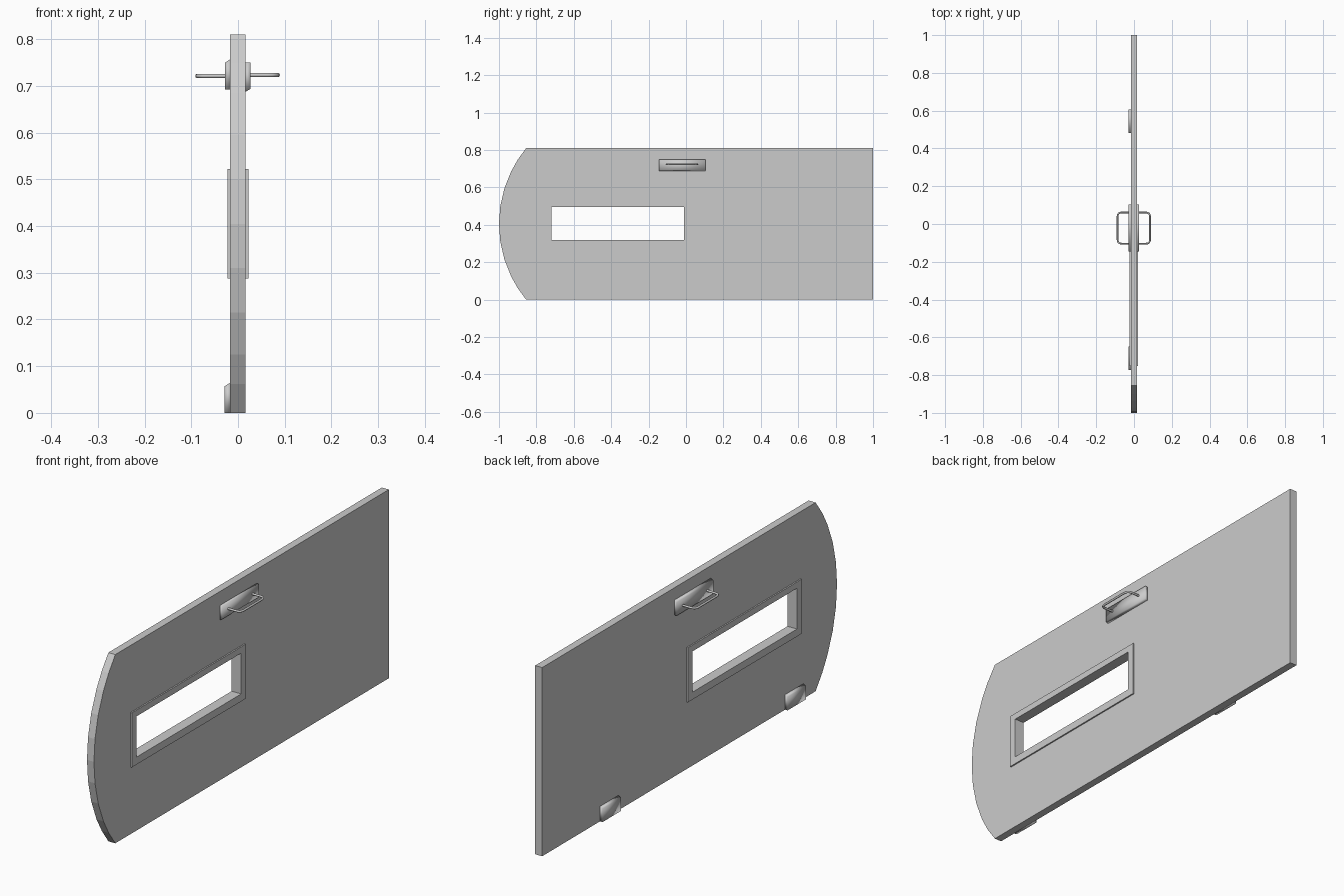
import bpy, bmesh
from math import sqrt, pi
from mathutils import Vector

if "Cube" in bpy.data.objects:
    bpy.data.objects.remove(bpy.data.objects["Cube"])


def rect(y0, y1, z0, z1):
    return [(y0, z0), (y1, z0), (y1, z1), (y0, z1)]


def sheet(name, outline, hole, x0, x1):
    """Extruded y/z outline with a hole, spanning x0..x1."""
    cu = bpy.data.curves.new(name, 'CURVE')
    cu.dimensions = '2D'
    cu.fill_mode = 'BOTH'
    cu.extrude = (x1 - x0) / 2
    for pts in (outline, hole):
        sp = cu.splines.new('POLY')
        sp.points.add(len(pts) - 1)
        for p, (y, z) in zip(sp.points, pts):
            p.co = (y, z, 0, 1)
        sp.use_cyclic_u = True
    ob = bpy.data.objects.new(name, cu)
    ob.rotation_euler = (pi / 2, 0, pi / 2)
    ob.location.x = (x0 + x1) / 2
    bpy.context.collection.objects.link(ob)
    bpy.ops.object.select_all(action='DESELECT')
    ob.select_set(True)
    bpy.context.view_layer.objects.active = ob
    bpy.ops.object.convert(target='MESH')
    bpy.ops.object.shade_flat()


def wedge(name, profile, y0, y1):
    """Smooth-shaded block with an x/z profile, spanning y0..y1."""
    bm = bmesh.new()
    f = bm.faces.new([bm.verts.new((x, y0, z)) for x, z in profile])
    r = bmesh.ops.extrude_face_region(bm, geom=[f])
    verts = [v for v in r['geom'] if isinstance(v, bmesh.types.BMVert)]
    bmesh.ops.translate(bm, verts=verts, vec=(0, y1 - y0, 0))
    bmesh.ops.recalc_face_normals(bm, faces=bm.faces)
    for f in bm.faces:
        f.smooth = True
    me = bpy.data.meshes.new(name)
    bm.to_mesh(me)
    bm.free()
    bpy.context.collection.objects.link(bpy.data.objects.new(name, me))


def bar(name, x0, x1, y0, y1, z, corner=0.022, radius=0.0047):
    """U-shaped grip with rounded corners."""
    cu = bpy.data.curves.new(name, 'CURVE')
    cu.dimensions = '3D'
    cu.bevel_depth = radius
    cu.bevel_resolution = 2
    s = 1 if x1 > x0 else -1
    path = [Vector((x0, y0, z))]
    for y, d in ((y0, 1), (y1, -1)):
        a = Vector((x1 - s * corner, y, z))
        b = Vector((x1, y, z))
        c = Vector((x1, y + d * corner, z))
        arc = [a * (1 - t) ** 2 + b * 2 * t * (1 - t) + c * t * t
               for t in (0, .25, .5, .75, 1)]
        path += arc if d > 0 else arc[::-1]
    path.append(Vector((x0, y1, z)))
    sp = cu.splines.new('POLY')
    sp.points.add(len(path) - 1)
    for p, co in zip(sp.points, path):
        p.co = (*co, 1)
    sp.use_smooth = True
    ob = bpy.data.objects.new(name, cu)
    bpy.context.collection.objects.link(ob)
    bpy.ops.object.select_all(action='DESELECT')
    ob.select_set(True)
    bpy.context.view_layer.objects.active = ob
    bpy.ops.object.convert(target='MESH')


# Shield panel with one faceted curved end
R, mid = 0.638, 0.405
steps = [0.095, 0.19, 0.28, 0.343, 0.405]
offsets = steps[::-1] + [0] + [-s for s in steps]
outline = [(-1 + R - sqrt(R * R - o * o), mid + o) for o in offsets]
outline += [(1, 0), (1, 0.81)]
sheet("panel", outline, rect(-0.735, 0.004, 0.305, 0.508), -0.017, 0.016)

# Window frame lining the slot
sheet("window_frame", rect(-0.752, 0.02, 0.288, 0.522),
      rect(-0.72, -0.01, 0.32, 0.495), -0.023, 0.022)

# Handles: mounting plate and grip on both faces
wedge("handle_plate_back", [(-0.016, 0.693), (-0.028, 0.693), (-0.028, 0.75),
                            (-0.016, 0.758)], -0.145, 0.103)
wedge("handle_plate_front", [(0.015, 0.75), (0.027, 0.75), (0.027, 0.694),
                             (0.015, 0.687)], -0.145, 0.103)
bar("handle_grip_back", -0.026, -0.087, -0.104, 0.061, 0.7215)
bar("handle_grip_front", 0.025, 0.085, -0.104, 0.061, 0.7235)

# Two clips along the lower edge
for i, y in enumerate((-0.71, 0.545)):
    wedge(f"edge_clip_{i + 1}", [(-0.016, 0), (-0.029, 0), (-0.029, 0.057),
                                 (-0.016, 0.065)], y - 0.062, y + 0.062)
